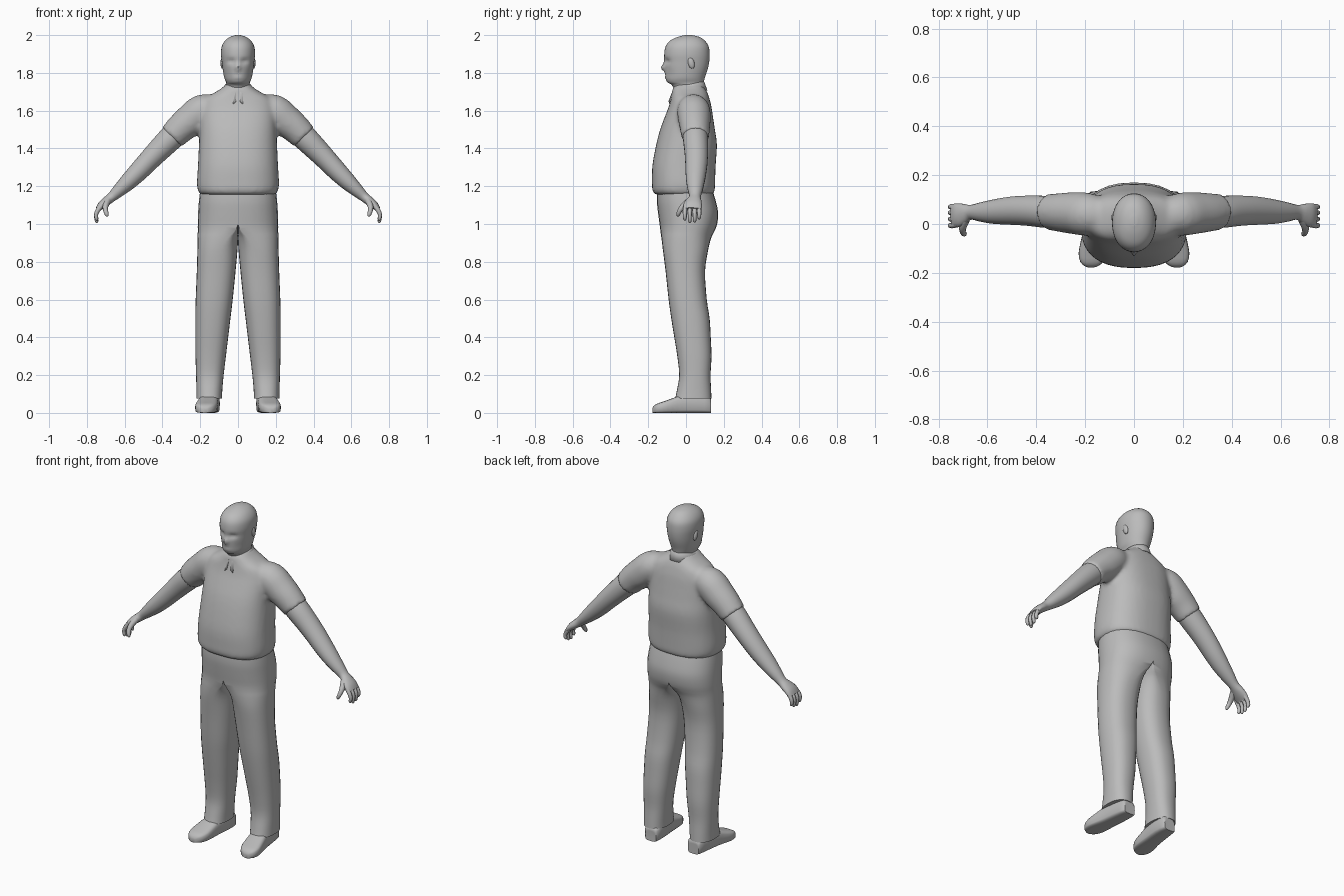
import bpy, bmesh, math
from mathutils import Vector

if "Cube" in bpy.data.objects:
    bpy.data.objects.remove(bpy.data.objects["Cube"])

grey = bpy.data.materials.new("plain_grey")
grey.diffuse_color = (0.5, 0.5, 0.5, 1)
grey.use_nodes = True
grey.node_tree.nodes["Principled BSDF"].inputs["Base Color"].default_value = grey.diffuse_color


def finish(name, bm, angle=50):
    bmesh.ops.recalc_face_normals(bm, faces=bm.faces)
    me = bpy.data.meshes.new(name)
    bm.to_mesh(me)
    bm.free()
    me.shade_smooth()
    me.set_sharp_from_angle(angle=math.radians(angle))
    me.materials.append(grey)
    ob = bpy.data.objects.new(name, me)
    bpy.context.collection.objects.link(ob)
    return ob


def resample(rows, k):
    """Smooth curve through rows of parameters, k steps per span."""
    out, n = [], len(rows)
    for i in range(n - 1):
        p0, p1, p2, p3 = rows[max(i - 1, 0)], rows[i], rows[i + 1], rows[min(i + 2, n - 1)]
        for j in range(k):
            t = j / k
            out.append([0.5 * (2 * b + (c - a) * t + (2 * a - 5 * b + 4 * c - d) * t * t
                               + (3 * b - a - 3 * c + d) * t ** 3)
                        for a, b, c, d in zip(p0, p1, p2, p3)])
    return out + [list(rows[-1])]


def spow(v, p):
    return math.copysign(abs(v) ** p, v)


def skin(bm, rings):
    """Bridge rings of points and cap both ends."""
    vs = [[bm.verts.new(p) for p in r] for r in rings]
    n = len(vs[0])
    for a, b in zip(vs, vs[1:]):
        for i in range(n):
            bm.faces.new((a[i], a[(i + 1) % n], b[(i + 1) % n], b[i]))
    bm.faces.new(vs[0])
    bm.faces.new(vs[-1][::-1])


def upright(rows, n, k, p):
    """Horizontal rings from rows of (z, half width, front y, back y)."""
    rings = []
    for z, hx, y0, y1 in resample(rows, k):
        rings.append([Vector((hx * spow(math.sin(a), p),
                              (y0 + y1) / 2 - (y1 - y0) / 2 * spow(math.cos(a), p), z))
                      for a in (math.tau * i / n for i in range(n))])
    return rings


def limb(bm, rows, s, n=14, k=3):
    """Tube along rows of (x, y, z, thickness radius, y radius), on side s."""
    pts = resample(rows, k)
    rings = []
    for i, (x, y, z, rn, ry) in enumerate(pts):
        a, b = pts[max(i - 1, 0)], pts[min(i + 1, len(pts) - 1)]
        d = Vector((b[0] - a[0], b[1] - a[1], b[2] - a[2])).normalized()
        nrm = Vector((0, 1, 0)).cross(d).normalized()
        side = d.cross(nrm)
        ring = [Vector((x, y, z)) + nrm * rn * math.cos(t) + side * ry * math.sin(t)
                for t in (math.tau * j / n for j in range(n))]
        rings.append([Vector((s * v.x, v.y, v.z)) for v in ring])
    skin(bm, rings)


# Shirt: torso and short sleeves blended into one surface
bm = bmesh.new()
skin(bm, upright([(1.155, .197, -.162, .142), (1.175, .212, -.178, .152), (1.22, .217, -.18, .154),
                  (1.31, .212, -.178, .157), (1.42, .207, -.158, .164), (1.50, .203, -.137, .153),
                  (1.56, .202, -.115, .144), (1.62, .197, -.092, .135), (1.665, .175, -.08, .124),
                  (1.695, .125, -.074, .114), (1.72, .085, -.07, .10), (1.74, .065, -.055, .09)],
                 40, 3, .82))
for s in (1, -1):
    limb(bm, [(.12, .035, 1.615, .07, .07), (.19, .04, 1.60, .087, .088), (.25, .045, 1.55, .087, .086),
              (.30, .047, 1.51, .08, .08), (.35, .05, 1.46, .073, .073)], s, 24)
shirt = finish("shirt", bm)
m = shirt.modifiers.new("blend", 'REMESH')
m.mode, m.voxel_size, m.use_smooth_shade = 'VOXEL', .012, True
m = shirt.modifiers.new("soften", 'SMOOTH')
m.factor, m.iterations = .5, 6

# Collar: folded band around the neck, dropping to two points in front
bm = bmesh.new()
N = 28
rows = []
for i in range(N + 1):
    t = -1 + 2 * i / N
    a, f = t * math.radians(172), abs(t)
    tip = max(0, (f - .72) / .28)
    drop = .05 + .035 * math.sin(min(1, tip * 1.5) * math.pi / 2) * (1 - max(0, tip - .7) * 2.6)
    zt = 1.757 - .05 * f ** 1.5
    rows.append([bm.verts.new((r * math.sin(a) * .9, .012 + r * math.cos(a) * 1.08, z))
                 for r, z in ((.068, zt - .03), (.073, zt), (.079, zt - .005),
                              (.094 + .004 * tip, zt - drop))])
for a, b in zip(rows, rows[1:]):
    for j in range(3):
        bm.faces.new((a[j], a[j + 1], b[j + 1], b[j]))
collar = finish("collar", bm, 40)
collar.modifiers.new("cloth", 'SOLIDIFY').thickness = .004

# Trousers: half built from rows of (z, inner x, seam x, outer x, front y, back y)
bm = bmesh.new()
rings = []
n = 28
for z, xi, xs, xo, y0, y1 in resample(
        [(.075, .085, .152, .220, -.058, .135), (.12, .083, .151, .220, -.048, .133),
         (.20, .076, .148, .222, -.036, .130), (.30, .064, .144, .225, -.046, .135),
         (.40, .052, .138, .226, -.062, .131), (.50, .040, .132, .226, -.078, .125),
         (.60, .028, .124, .224, -.092, .110), (.75, .013, .112, .218, -.108, .101),
         (.86, .003, .095, .215, -.122, .117), (.925, 0, .055, .214, -.130, .133),
         (.96, 0, .02, .213, -.135, .150), (1.0, 0, 0, .213, -.140, .165),
         (1.06, 0, 0, .211, -.148, .170), (1.12, 0, 0, .207, -.154, .158),
         (1.18, 0, 0, .200, -.152, .140)], 3):
    xi, xs = max(xi, 0), max(xs, 0)
    ring = []
    for i in range(n):
        a = math.tau * i / n
        sx, cy = spow(math.sin(a), .85), spow(math.cos(a), .85)
        w = xo - xs if sx > 0 else xs - xi
        ring.append((xs + w * sx, (y0 + y1) / 2 - (y1 - y0) / 2 * cy, z))
    rings.append(ring)
skin(bm, rings)
# open the middle so both halves join
inner = [f for f in bm.faces if all(abs(v.co.x) < 1e-5 for v in f.verts)]
bmesh.ops.delete(bm, geom=inner, context='FACES')
trousers = finish("trousers", bm)
m = trousers.modifiers.new("other_leg", 'MIRROR')
m.use_clip, m.merge_threshold = True, .0005

# Head and neck, with eye sockets, nose, lips and chin pushed into the front
rings = upright([(1.64, .058, -.045, .082), (1.70, .06, -.058, .09), (1.735, .06, -.075, .091),
                 (1.75, .063, -.098, .094), (1.775, .073, -.109, .10), (1.82, .081, -.112, .115),
                 (1.86, .086, -.113, .123), (1.90, .09, -.115, .125), (1.94, .086, -.108, .12),
                 (1.97, .069, -.085, .10), (1.99, .043, -.045, .072), (2.0, .012, -.005, .03)],
                40, 4, .95)


def bump(v, x, z, wx, wz, h):
    return h * math.exp(-((abs(v.x) - x) / wx) ** 2 - ((v.z - z) / wz) ** 2)


for ring in rings:
    for v in ring:
        if v.y < -.02:
            v.y += (bump(v, .034, 1.862, .02, .013, .013) + bump(v, 0, 1.788, .025, .004, .004)
                    - bump(v, 0, 1.826, .012, .016, .019) - bump(v, 0, 1.85, .009, .022, .006)
                    - bump(v, 0, 1.778, .02, .006, .004) + bump(v, .055, 1.79, .02, .03, .006))
bm = bmesh.new()
skin(bm, rings)
finish("head", bm, 80)

# Paired parts
for s, side in ((1, "left"), (-1, "right")):
    # Ear
    bm = bmesh.new()
    bmesh.ops.create_uvsphere(bm, u_segments=12, v_segments=8, radius=1)
    for v in bm.verts:
        v.co = Vector((s * (.082 + .011 * v.co.x), .027 + .018 * v.co.y - .006 * v.co.z,
                       1.853 + .031 * v.co.z))
    finish(side + "_ear", bm)

    # Bare arm, palm, fingers and thumb
    bm = bmesh.new()
    limb(bm, [(.30, .048, 1.505, .064, .064), (.36, .05, 1.45, .066, .066), (.42, .054, 1.39, .061, .063),
              (.475, .055, 1.333, .056, .06), (.525, .053, 1.28, .052, .056), (.58, .05, 1.225, .045, .049),
              (.63, .049, 1.178, .035, .039), (.668, .048, 1.143, .026, .03), (.695, .043, 1.122, .024, .041),
              (.722, .036, 1.10, .021, .049), (.742, .034, 1.078, .013, .048)], s, 18)
    for y, tip in ((-.006, 1.018), (.02, 1.006), (.046, 1.009), (.07, 1.024)):
        limb(bm, [(.722, y * .9 + .004, 1.098, .013, .012), (.744, y, 1.07, .012, .0115),
                  (.752, y, 1.045, .0105, .0105), (.748, y, tip + .008, .009, .009),
                  (.746, y, tip, .003, .003)], s, 8, 2)
    limb(bm, [(.69, .02, 1.122, .018, .02), (.70, -.008, 1.10, .016, .017), (.702, -.03, 1.077, .013, .013),
              (.695, -.041, 1.052, .011, .011), (.691, -.044, 1.04, .004, .004)], s, 8, 2)
    finish(side + "_arm", bm, 60)

    # Shoe: sections from heel to toe of (y, centre x, half width, height)
    bm = bmesh.new()
    rings = []
    for y, xc, hw, h in resample([(.133, .142, .03, .06), (.125, .142, .042, .085), (.06, .146, .05, .10),
                                  (-.02, .155, .052, .095), (-.07, .162, .056, .078),
                                  (-.12, .169, .058, .06), (-.155, .173, .047, .048),
                                  (-.172, .175, .028, .035), (-.178, .176, .012, .022)], 2):
        rings.append([(s * (xc + hw * spow(math.cos(a), .6)),
                       y, max(0, h / 2 + h / 2 * spow(math.sin(a), .6 if math.sin(a) > 0 else .3)))
                      for a in (math.tau * i / 20 for i in range(20))])
    skin(bm, rings)
    finish(side + "_shoe", bm, 45)
